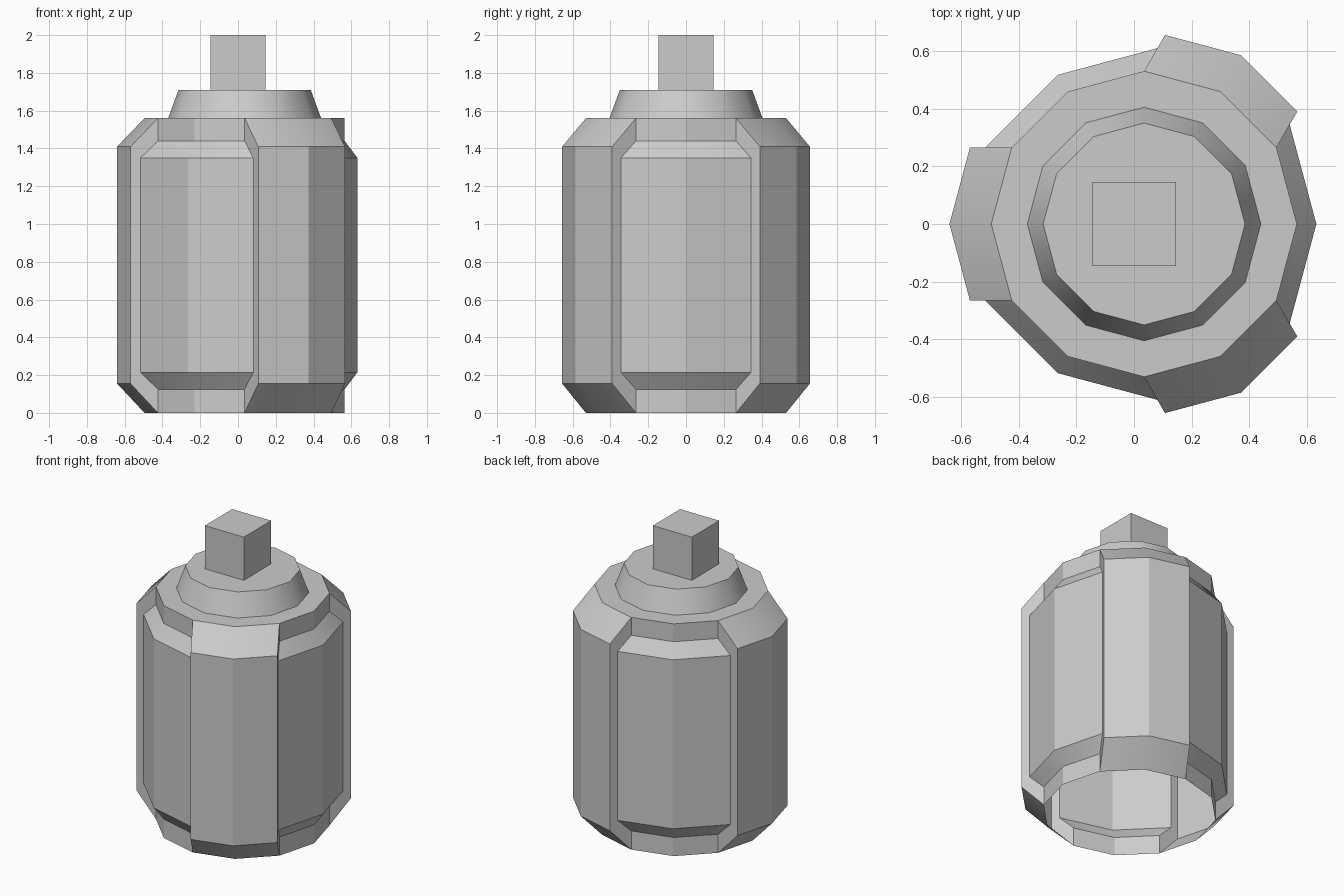
import bpy
import bmesh
from math import radians, cos, sin
from mathutils import Vector

cube = bpy.data.objects.get("Cube")
if cube:
    bpy.data.objects.remove(cube, do_unlink=True)

grey = bpy.data.materials.new("plain grey")
grey.use_nodes = True
colour = (0.6, 0.6, 0.6, 1)
grey.diffuse_color = colour
grey.node_tree.nodes["Principled BSDF"].inputs["Base Color"].default_value = colour

CENTRE_X = 0.035
RADIUS = 0.53

# Outlines as (outward depth, height)
RIB = [(0, 0), (0.145, 0.155), (0.145, 1.41), (0, 1.56)]
PANEL = [(0, 0), (0, 0.125), (0.092, 0.215), (0.092, 1.35), (0, 1.44), (0, 1.56)]


def polar(angle, r):
    return Vector((r * cos(radians(angle)), r * sin(radians(angle)), 0))


def point(angle, direction, depth, z, radius=RADIUS):
    """Point on the twelve-sided body, pushed out along a direction."""
    return Vector((CENTRE_X, 0, z)) + polar(angle, radius) + polar(direction, depth)


def face(bm, points):
    bm.faces.new([bm.verts.new(p) for p in points])


def skin(bm, rows):
    """Quads between successive rows of points."""
    for a, b in zip(rows, rows[1:]):
        for i in range(len(a) - 1):
            face(bm, (a[i], a[i + 1], b[i + 1], b[i]))


def finish(bm, name):
    bmesh.ops.remove_doubles(bm, verts=bm.verts, dist=0.0005)
    bmesh.ops.recalc_face_normals(bm, faces=bm.faces)
    mesh = bpy.data.meshes.new(name)
    bm.to_mesh(mesh)
    bm.free()
    mesh.materials.append(grey)
    obj = bpy.data.objects.new(name, mesh)
    bpy.context.collection.objects.link(obj)
    return obj


# Hollow body, open underneath: three raised ribs alternating with three panels
bm = bmesh.new()
for k in range(3):
    rib = 60 + 120 * k
    skin(bm, [[point(rib + s, rib, d, z) for s in (-30, 0, 30)] for d, z in RIB])

    # Panel ends slide along the side walls of the neighbouring ribs
    mid = 120 * k
    squeeze = cos(radians(45)) / cos(radians(15))
    skin(bm, [[point(mid - 30, mid - 60, d, z),
               point(mid, mid, d * squeeze, z),
               point(mid + 30, mid + 60, d, z)] for d, z in PANEL])

    # Rib side walls, stopping at the panel surface
    for s in (-30, 30):
        face(bm, [point(rib + s, rib, d, z) for d, z in RIB + PANEL[4:0:-1]])

# Flat shoulder, tapered collar and its lid
rings = [[point(30 * i, 0, 0, z, r) for i in range(13)]
         for r, z in ((RADIUS, 1.56), (0.405, 1.56), (0.35, 1.71))]
skin(bm, rings)
face(bm, rings[-1][:-1])
body = finish(bm, "body")

# Smooth only the shallow collar and chamfer bends
bpy.ops.object.select_all(action="DESELECT")
body.select_set(True)
bpy.context.view_layer.objects.active = body
bpy.ops.object.shade_smooth_by_angle(angle=radians(29))

# Square knob on top
bm = bmesh.new()
bmesh.ops.create_cube(bm, size=0.29)
bmesh.ops.translate(bm, verts=bm.verts, vec=(0, 0, 1.855))
finish(bm, "top_knob")
